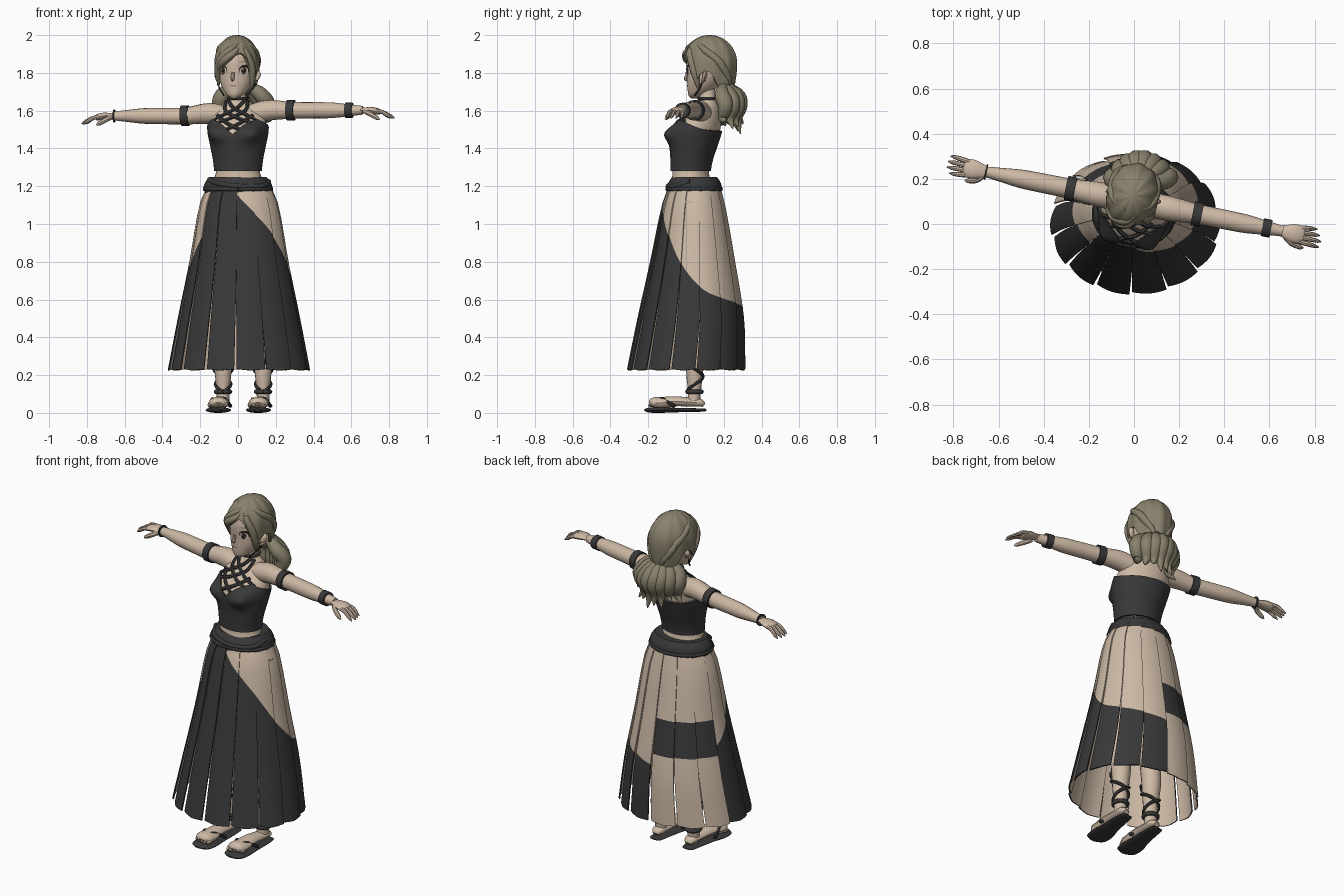
import bpy, bmesh, math
from mathutils import Vector

cube = bpy.data.objects.get("Cube")
if cube:
    bpy.data.objects.remove(cube, do_unlink=True)

TWIST = math.radians(-12)
made = []


def material(name, r, g, b):
    m = bpy.data.materials.new(name)
    m.use_nodes = True
    m.diffuse_color = (r, g, b, 1)
    m.node_tree.nodes["Principled BSDF"].inputs["Base Color"].default_value = (r, g, b, 1)
    return m


SKIN = material("skin", .62, .49, .38)
TAN = material("tan cloth", .61, .49, .38)
BLACK = material("charcoal cloth", .04, .04, .041)
HAIR = material("ash blonde hair", .25, .22, .15)
WHITE = material("eye white", .7, .66, .6)
BROWN = material("iris brown", .09, .05, .03)
LASH = material("lash", .015, .012, .01)
LIP = material("lip", .36, .2, .15)


def spline(keys, t):
    """Smooth interpolation of tuples keyed by their first value."""
    t = min(max(t, keys[0][0]), keys[-1][0])
    last = len(keys) - 1
    i = max(j for j in range(last) if keys[j][0] <= t)
    a, b, p, q = keys[i], keys[i + 1], keys[max(i - 1, 0)], keys[min(i + 2, last)]
    h = b[0] - a[0]
    u = (t - a[0]) / h
    out = []
    for k in range(1, len(a)):
        m, n = (b[k] - p[k]) / (b[0] - p[0]) * h, (q[k] - a[k]) / (q[0] - a[0]) * h
        d = b[k] - a[k]
        out.append(a[k] + u * (m + u * (3 * d - 2 * m - n + u * (m + n - 2 * d))))
    return out


def grid(name, rows, mats, closed=True, caps=True, rule=None, thick=0):
    """Skin a grid of points; rows run downwards, columns counter-clockwise."""
    bm = bmesh.new()
    vs = [[bm.verts.new(p) for p in row] for row in rows]
    n = len(rows[0])
    for i in range(len(rows) - 1):
        for j in range(n if closed else n - 1):
            k = (j + 1) % n
            f = bm.faces.new((vs[i][j], vs[i + 1][j], vs[i + 1][k], vs[i][k]))
            f.material_index = rule(i) if rule else 0
    if caps:
        bm.faces.new(vs[0])
        bm.faces.new(vs[-1])
        bmesh.ops.recalc_face_normals(bm, faces=bm.faces)
    me = bpy.data.meshes.new(name)
    bm.to_mesh(me)
    bm.free()
    ob = bpy.data.objects.new(name, me)
    bpy.context.collection.objects.link(ob)
    for m in mats:
        me.materials.append(m)
    if thick:
        s = ob.modifiers.new("thickness", "SOLIDIFY")
        s.thickness, s.offset, s.material_offset = thick, -1, 1
    made.append(ob)
    return ob


def tube(name, pts, mat, flat=1, n=10, up=None, steps=4):
    """Sweep an ellipse along smoothed points (x, y, z, radius)."""
    keys = [(i, *p) for i, p in enumerate(pts)]
    count = (len(pts) - 1) * steps
    path = [spline(keys, i / steps) for i in range(count + 1)]
    rows = []
    for i, p in enumerate(path):
        d = (Vector(path[min(i + 1, count)][:3]) - Vector(path[max(i - 1, 0)][:3])).normalized()
        ref = Vector(up) if up else Vector((0, 1, 0) if abs(d.z) > .8 else (0, 0, 1))
        side = d.cross(ref).normalized()
        top = side.cross(d)
        r = max(p[3], .002)
        ang = [math.tau * j / n for j in range(n)]
        rows.append([Vector(p[:3]) + side * r * math.cos(a) + top * r * flat * math.sin(a) for a in ang])
    return grid(name, rows, [mat])


def around(cx, cy, z, rx, ry, deg, twist=TWIST):
    """Point on a turned ellipse; 0 degrees is the front, 90 is the left side."""
    a = math.radians(deg)
    x, y, c, s = rx * math.sin(a), -ry * math.cos(a), math.cos(twist), math.sin(twist)
    return Vector((cx + x * c - y * s, cy + x * s + y * c, z))


# Cross-section tables: height, centre y, half width, half depth
TORSO = [(1.1, .04, .16, .125), (1.2, .03, .145, .11), (1.27, .025, .118, .095), (1.34, .03, .122, .1),
         (1.42, .042, .138, .115), (1.5, .058, .152, .122), (1.56, .085, .145, .1), (1.61, .108, .115, .07),
         (1.645, .115, .066, .05), (1.67, .115, .043, .043), (1.76, .105, .04, .042)]
HEAD = [(1.665, -.07, .012, .014), (1.68, -.058, .04, .04), (1.71, -.032, .065, .07), (1.75, -.014, .086, .09),
        (1.8, 0, .097, .105), (1.86, 0, .1, .108), (1.92, .005, .092, .098), (1.97, .01, .055, .06)]
SKIRT = [(.22, 0, .372, .31), (.5, .025, .32, .278), (.8, .035, .26, .222), (1.1, .04, .208, .165), (1.2, .045, .168, .135)]


def body(deg, z, off=0.0):
    cy, rx, ry = spline(TORSO, z)
    a = (deg + 180) % 360 - 180
    bust = .04 * math.exp(-((abs(a) - 32) / 20) ** 2 - ((z - 1.475) / .045) ** 2)
    return around(0, cy, z, rx + off + bust, ry + off + bust, deg)


def face(deg, z, off=0.0):
    cy, rx, ry = spline(HEAD, z)
    c = around(-.005, .11, z, 0, -cy, 0)
    return around(c.x, c.y, z, rx + off, ry + off, deg)


def scalp(deg, z, off=0.0):
    d = z - 1.85
    r = math.sqrt(max(0, 1 - (d / .15) ** 2)) if d > 0 else 1 - 7 * d * d
    return around(-.005, .125, z, .116 * r + off, .146 * r + off, deg)


def wrap(name, fn, low, high, mat, n=40, rows=24, off=0.0):
    zs = [high + (low - high) * i / rows for i in range(rows + 1)]
    return grid(name, [[fn(360 * j / n, z, off) for j in range(n)] for z in zs], [mat])


# Body and head
wrap("torso", body, 1.1, 1.76, SKIN, rows=36)
wrap("head", face, 1.665, 1.97, SKIN)

# Cropped top with a curved neckline
NECKLINE = [(0, 1.475), (22, 1.53), (45, 1.55), (80, 1.53), (120, 1.5), (180, 1.49)]
rows = []
for i in range(19):
    cols = [360 * j / 60 for j in range(60)]
    tops = [spline(NECKLINE, min(a, 360 - a))[0] for a in cols]
    rows.append([body(a, t + (1.28 - t) * i / 18, .012) for a, t in zip(cols, tops)])
grid("cropped_top", rows, [BLACK], caps=False, thick=.012)


def on(fn, pts, r, off):
    return [(*fn(a, z, off), r) for a, z in pts]


def ring(name, fn, z, r, off, mat, flat=1):
    tube(name, on(fn, [(20 * i, z) for i in range(19)], r, off), mat, flat=flat, steps=1, up=(0, 0, 1))


# Criss-cross halter straps
for s in (-1, 1):
    tube("halter_strap", on(body, [(s * 58, 1.54), (s * 28, 1.575), (-s * 5, 1.615), (-s * 50, 1.655)], .01, .004), BLACK, n=6)
    tube("lattice_strap", on(body, [(s * 12, 1.5), (-s * 14, 1.535), (-s * 42, 1.575)], .01, .004), BLACK, n=6)
    tube("inner_strap", on(body, [(s * 36, 1.535), (s * 8, 1.56), (-s * 25, 1.6), (-s * 65, 1.65)], .01, .004), BLACK, n=6)
ring("neck_strap", body, 1.665, .009, .004, BLACK)


# Skirt of separate pleats, each split into cloth bands
def skirt_point(deg, z, u):
    cy, rx, ry = spline(SKIRT, z)
    fall = (1.2 - z) / .98
    k = 1 + (u - .5) * .035 + .012 * math.sin(math.pi * u) * fall
    return around(.005, cy, z, rx * k, ry * k, deg, 0)


FRONT_EDGE = [(-4, 1.16), (45, .96), (80, .76), (105, .65), (135, .6), (178, .56)]
SIDE_EDGE = [(250, .65), (270, .73), (310, .95)]
PLEATS, SEG, SUB = 14, 8, 6
for k in range(PLEATS):
    cols = []
    for j in range(SEG + 1):
        u = j / SEG
        a = 177 + 360 / PLEATS * (k + u)
        if k < 3:
            cuts, kinds = [.82, .62], [1, 0, 1]
        elif k < 5:
            cuts, kinds = spline(SIDE_EDGE, a), [1, 0]
        elif k < 7:
            cuts, kinds = [.7], [0, 0]
        else:
            cuts, kinds = spline(FRONT_EDGE, a - 360), [1, 0]
        stops = [1.2, *cuts, .225 + .015 * abs(u - .5)]
        zs = [p + (q - p) * i / SUB for p, q in zip(stops, stops[1:]) for i in range(SUB)] + stops[-1:]
        cols.append([skirt_point(a - (u - .5) * 2 * max(0, .7 - z) * 2, z, u) for z in zs])
    grid("skirt_pleat", list(zip(*cols)), [BLACK, TAN], False, False, lambda i: kinds[i // SUB], .007)

# Waist sash with soft folds
SASH = [(1.165, .04, .176, .14), (1.19, .043, .182, .145), (1.22, .045, .174, .138), (1.25, .045, .15, .118)]


def sash(deg, z, off=0.0):
    cy, rx, ry = spline(SASH, z)
    return around(0, cy, z, rx + off, ry + off, deg, 0)


wrap("waist_sash", sash, 1.165, 1.25, BLACK, rows=8)
ring("sash_fold", sash, 1.185, .012, -.004, BLACK)
tube("sash_overlap", on(sash, [(-75, 1.235), (-40, 1.215), (0, 1.2), (45, 1.2), (80, 1.225)], .014, -.006), BLACK)

for s in (-1, 1):
    side = "left" if s > 0 else "right"

    # Arm, hand and bands
    def limb(t, r, across=0, dz=0):
        drop = 0 if s > 0 else .03 * min(1, t / .28)
        return (s * t, .1 - .2 * s * t + across, 1.602 - drop + dz, r)

    tube(side + "_arm", [limb(.08, .055, 0, -.02), limb(.16, .055), limb(.28, .045), limb(.42, .043), limb(.5, .041),
                         limb(.59, .031), limb(.66, .023)], SKIN, n=16)
    tube(side + "_palm", [limb(.64, .022), limb(.67, .03, 0, .002), limb(.71, .042), limb(.745, .038, 0, -.008),
                          limb(.755, .02, 0, -.01)], SKIN, flat=.42, n=14)
    for f in range(4):
        o, reach = (f - 1.5) * .02, .83 - .01 * abs(f - 1.2)
        tube(side + "_finger", [limb(.73, .011, o, -.004), limb(.765, .011, o * 1.15, -.01), limb(reach - .02, .009, o * 1.25, -.03),
                                limb(reach, .003, o * 1.3, -.042)], SKIN, n=8)
    tube(side + "_thumb", [limb(.67, .014, -.02, -.005), limb(.7, .014, -.045, -.02), limb(.735, .011, -.055, -.04),
                           limb(.75, .003, -.057, -.048)], SKIN, n=8)
    bands = [(.28, .02, .054)] + ([(.588, .019, .04)] if s > 0 else [(.655, .003, .034)])
    for t, w, r in bands:
        tube(side + "_arm_band", [limb(t - w, r), limb(t + w, r)], BLACK, n=16, steps=1)

    # Leg, foot and sandal
    cx = .027 + s * .106
    LEG = [(.05, .04, .033), (.12, .045, .035), (.2, .045, .043), (.33, .05, .054), (.5, .035, .057), (.8, .03, .08), (1.12, .035, .09)]
    tube(side + "_leg", [(cx - s * .02 * max(0, z - .4), y, z, r) for z, y, r in LEG], SKIN, n=16, up=(0, 1, 0))
    FOOT = [(.095, 0, .018), (.075, 0, .034), (.03, -.003, .038), (-.06, -.013, .044), (-.13, -.022, .052), (-.17, -.027, .05), (-.185, -.028, .03)]
    tube(side + "_foot", [(cx + x, y, .026 + r * (.8 if y > -.1 else .5), r) for y, x, r in FOOT], SKIN, flat=.62, n=14)
    SOLE = [(.108, 0, .015), (.095, 0, .036), (.03, -.004, .045), (-.06, -.013, .054), (-.14, -.024, .067), (-.195, -.03, .058), (-.22, -.032, .02)]
    tube(side + "_sole", [(cx + x, y, .015, r) for y, x, r in SOLE], BLACK, flat=.23, n=14)
    for toe in range(5):
        x, y = cx - .028 + (toe - 2) * .021, -.192 + .007 * abs(toe - (2 - s)) * .9
        tube(side + "_toe", [(x, y + .035, .045, .011), (x, y + .01, .042, .012), (x, y - .008, .038, .004)], SKIN, n=8)
    for e in (-1, 1):
        tube(side + "_sandal_strap", [(cx - .027, -.17, .058, .009), (cx - .024 + e * .03, -.125, .073, .01),
                                      (cx - .015 + e * .055, -.06, .035, .01)], BLACK, n=8)

        def lace(deg, z, off=0.0):
            y, r = spline(LEG, z)
            return around(cx, y, z, r + off, r + off, deg, 0)

        tube(side + "_lace", on(lace, [(e * 30 * i, .11 + .0135 * i) for i in range(15)], .009, .003), BLACK, n=6, steps=2)
    ring(side + "_ankle_strap", lace, .112, .012, .003, BLACK)

    # Ear and earring
    tube(side + "_ear", [(*face(s * 97, z, o), r) for z, o, r in
                         [(1.75, .0, .006), (1.765, .006, .014), (1.79, .012, .019), (1.81, .008, .01)]], SKIN, flat=.6)
    tube(side + "_earring", on(face, [(s * 95, 1.745), (s * 95, 1.715), (s * 95, 1.68)], .005, .02), BLACK, n=6)

# Facial details as thin plates following the head
def plate(name, deg, z, w, h, off, mat, tilt=0.0):
    rows = []
    for k in (1, .66, .33, .03):
        ring_angles = [math.tau * j / 18 for j in range(18)]
        rows.append([face(deg + w * k * math.cos(a), z + h * k * math.sin(a) + tilt * k * math.cos(a), off) for a in ring_angles])
    ob = grid(name, rows[::-1], [mat])
    ob.data.materials[0] = mat


for s in (-1, 1):
    plate("upper_lash", s * 35, 1.818, 17, .025, .002, LASH, s * .003)
    plate("eye_white", s * 34, 1.811, 14, .021, .004, WHITE)
    plate("iris", s * 33, 1.812, 8.5, .021, .0055, BROWN)
    plate("pupil", s * 33, 1.813, 4.5, .012, .007, LASH)
    plate("eye_glint", s * 33 - 4, 1.821, 2, .005, .008, WHITE)
    plate("eyebrow", s * 33, 1.86, 15, .003, .003, HAIR, s * .003)
plate("mouth", 0, 1.732, 13, .004, .003, LIP)
tube("nose", on(face, [(0, 1.805), (0, 1.785), (0, 1.77), (0, 1.758)], .008, .001)[:1]
     + on(face, [(0, 1.785)], .009, .003) + on(face, [(0, 1.768)], .01, .01) + on(face, [(0, 1.758)], .004, .002), SKIN, n=8)

# Hair cap with swept fringe
HAIRLINE = [(-180, 1.69), (-120, 1.73), (-102, 1.8), (-82, 1.8), (-64, 1.755), (-45, 1.82), (0, 1.875), (24, 1.905),
            (42, 1.87), (64, 1.755), (82, 1.8), (102, 1.8), (120, 1.73), (180, 1.69)]
rows = []
for i in range(1, 19):
    row = []
    for j in range(60):
        a = -180 + 6 * j
        edge = spline(HAIRLINE, a)[0]
        row.append(scalp(a, 2 - (2 - edge) * (i / 18) ** 2, .003 * math.cos(math.radians(a * 10))))
    rows.append(row)
grid("hair_cap", rows, [HAIR], caps=False, thick=.015)
grid("crown", [rows[0], [scalp(0, 2) for _ in rows[0]]], [HAIR])

# Raised locks combed from the parting
for lock in ([(24, 1.96), (-5, 1.925), (-38, 1.87), (-58, 1.8), (-66, 1.73)],
             [(24, 1.94), (5, 1.905), (-20, 1.87), (-48, 1.83), (-60, 1.78)],
             [(24, 1.96), (42, 1.91), (58, 1.84), (66, 1.77), (69, 1.71)],
             [(30, 1.975), (80, 1.93), (120, 1.86), (150, 1.77), (170, 1.71)],
             [(-20, 1.975), (-80, 1.93), (-120, 1.86), (-150, 1.77), (-172, 1.71)]):
    pts = on(scalp, lock, .02, -.009)
    tube("hair_lock", [(*p[:3], r) for p, r in zip(pts, (.006, .018, .022, .018, .003))], HAIR)

# Low gathered tail fanning into curls
for i in range(8):
    t = i / 7 - .5
    x, deep = .03 + t * .22, .3 - .32 * t * t
    low = 1.47 + .1 * abs(t) + .025 * (i % 2)
    tube("tail_lock", [(.02 + t * .08, .2, 1.73, .025), (.02 + t * .2, deep - .03, 1.685, .04), (x + t * .03, deep - .012, 1.63, .042),
                       (x, deep - .025, 1.56, .026), (x + t * .07, deep - .01, low, .003)], HAIR, up=(0, 1, 0))
tube("hair_tie", [(.02, .19, 1.735, .05), (.025, .225, 1.705, .05)], HAIR, n=14, steps=1)

# Bake thickness and set smooth shading
bpy.ops.object.select_all(action="DESELECT")
for ob in made:
    ob.select_set(True)
bpy.context.view_layer.objects.active = made[0]
bpy.ops.object.convert(target="MESH")
bpy.ops.object.shade_smooth_by_angle(angle=math.radians(40))
